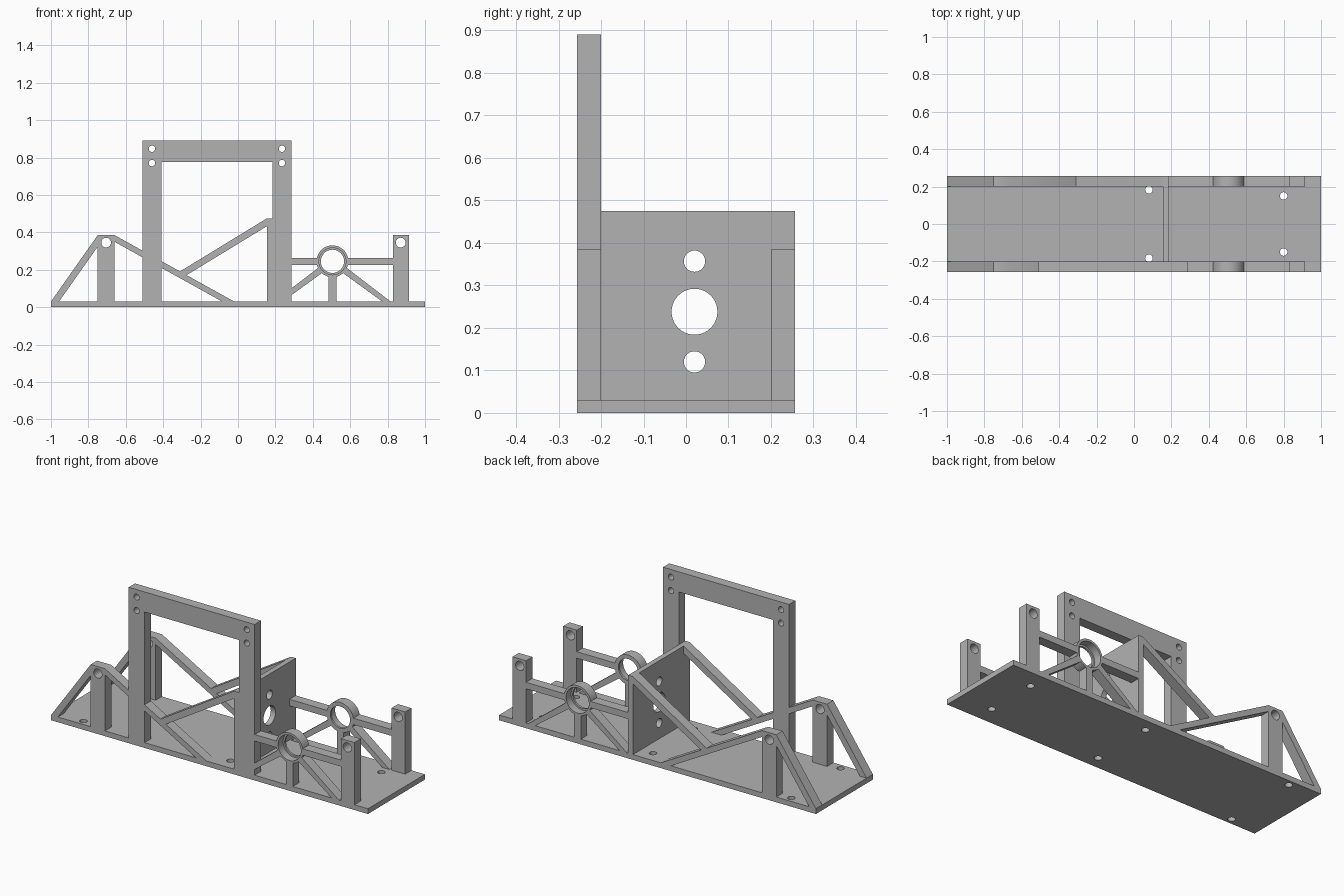
import bpy, bmesh, math
from mathutils import Vector

if "Cube" in bpy.data.objects:
    bpy.data.objects.remove(bpy.data.objects["Cube"])

grey = bpy.data.materials.new("plain_grey")
grey.diffuse_color = (0.45, 0.45, 0.45, 1)
grey.use_nodes = True
grey.node_tree.nodes["Principled BSDF"].inputs["Base Color"].default_value = grey.diffuse_color


def circle(a, b, r, n=40):
    return [(a + r * math.cos(2 * math.pi * i / n), b + r * math.sin(2 * math.pi * i / n)) for i in range(n)]


def rect(a0, a1, b0, b1):
    return [(a0, b0), (a1, b0), (a1, b1), (a0, b1)]


def plate(name, axis, lo, hi, outline, holes=()):
    """Extrude a flat profile with holes between lo and hi along an axis."""
    curve = bpy.data.curves.new(name, 'CURVE')
    curve.dimensions, curve.fill_mode = '2D', 'BOTH'
    curve.extrude = (hi - lo) / 2
    for loop in (outline, *holes):
        s = curve.splines.new('POLY')
        s.points.add(len(loop) - 1)
        for p, (a, b) in zip(s.points, loop):
            p.co = (a, b, 0, 1)
        s.use_cyclic_u = True
    tmp = bpy.data.objects.new(name + "_profile", curve)
    bpy.context.collection.objects.link(tmp)
    dg = bpy.context.evaluated_depsgraph_get()
    mesh = bpy.data.meshes.new_from_object(tmp.evaluated_get(dg))
    bpy.data.objects.remove(tmp)
    bm = bmesh.new()
    bm.from_mesh(mesh)
    bmesh.ops.remove_doubles(bm, verts=bm.verts, dist=1e-5)
    for v in bm.verts:
        a, b, c = v.co
        c += (lo + hi) / 2
        v.co = {'x': Vector((c, a, b)), 'y': Vector((a, c, b)), 'z': Vector((a, b, c))}[axis]
    bmesh.ops.recalc_face_normals(bm, faces=bm.faces)
    bm.to_mesh(mesh)
    bm.free()
    mesh.materials.clear()
    mesh.materials.append(grey)
    for p in mesh.polygons:
        p.material_index = 0
    ob = bpy.data.objects.new(name, mesh)
    bpy.context.collection.objects.link(ob)
    return ob


W, IN, BASE = 0.257, 0.2, 0.03   # half width, inner wall face, base thickness

# Base plate with three pairs of screw holes
plate("base_plate", 'z', 0, BASE, rect(-1, 1, -W, W),
      [circle(x, s * y, 0.02) for x, y in ((-0.82, 0.222), (0.08, 0.183), (0.8, 0.15)) for s in (-1, 1)])

# Cross panel with one large and two small holes
plate("cross_panel", 'x', 0.155, 0.185, rect(-W, W, BASE, 0.475),
      [circle(0.02, 0.357, 0.025), circle(0.02, 0.238, 0.054), circle(0.02, 0.12, 0.025)])

# Tall portal frame on the front edge
plate("portal_frame", 'y', -W, -IN,
      [(-0.51, BASE), (-0.41, BASE), (-0.41, 0.775), (0.185, 0.775), (0.185, BASE),
       (0.285, BASE), (0.285, 0.89), (-0.51, 0.89)],
      [circle(x, z, 0.017, 24) for x in (-0.46, 0.235) for z in (0.847, 0.77)])

# Side trusses and bearing frames, the same on both edges
truss = [(-1, BASE), (-0.75, 0.385), (-0.66, 0.385), (-0.31, 0.191), (0.155, 0.475), (0.155, 0.433),
         (-0.275, 0.171), (-0.02, BASE), (-0.085, BASE), (-0.66, 0.349), (-0.66, BASE),
         (-0.75, BASE), (-0.75, 0.323), (-0.957, BASE)]
CX, CZ, R = 0.505, 0.245, 0.085
for side, s in (("front", -1), ("back", 1)):
    lo, hi = sorted((s * IN, s * W))
    step = s * 0.212
    plate(side + "_truss", 'y', lo, hi, truss, [circle(-0.705, 0.345, 0.026)])
    plate(side + "_end_post", 'y', lo, hi, rect(0.83, 0.915, BASE, 0.385), [circle(0.87, 0.345, 0.026)])
    # Bearing ring: stepped bore with a lip on the inner side
    plate(side + "_bearing_ring", 'y', *sorted((step, s * W)), circle(CX, CZ, R, 64), [circle(CX, CZ, 0.072, 64)])
    plate(side + "_bearing_lip", 'y', *sorted((s * IN, step)), circle(CX, CZ, R, 64), [circle(CX, CZ, 0.062, 64)])
    # Rails, centre stub and diagonal braces
    plate(side + "_left_rail", 'y', lo, hi, rect(0.185, CX - 0.08, 0.225, 0.262))
    plate(side + "_right_rail", 'y', lo, hi, rect(CX + 0.08, 0.83, 0.225, 0.262))
    plate(side + "_stub", 'y', lo, hi, rect(CX - 0.021, CX + 0.021, BASE, CZ - 0.08))
    for label, d in (("left", -1), ("right", 1)):
        plate(f"{side}_{label}_brace", 'y', lo, hi,
              [(CX + d * 0.054, CZ - 0.061), (CX + d * 0.075, CZ - 0.034),
               (CX + d * 0.311, BASE), (CX + d * 0.266, BASE)])

# Smooth the bores while keeping edges sharp
for ob in bpy.data.objects:
    ob.select_set(True)
    bpy.context.view_layer.objects.active = ob
bpy.ops.object.shade_smooth_by_angle(angle=math.radians(30))
